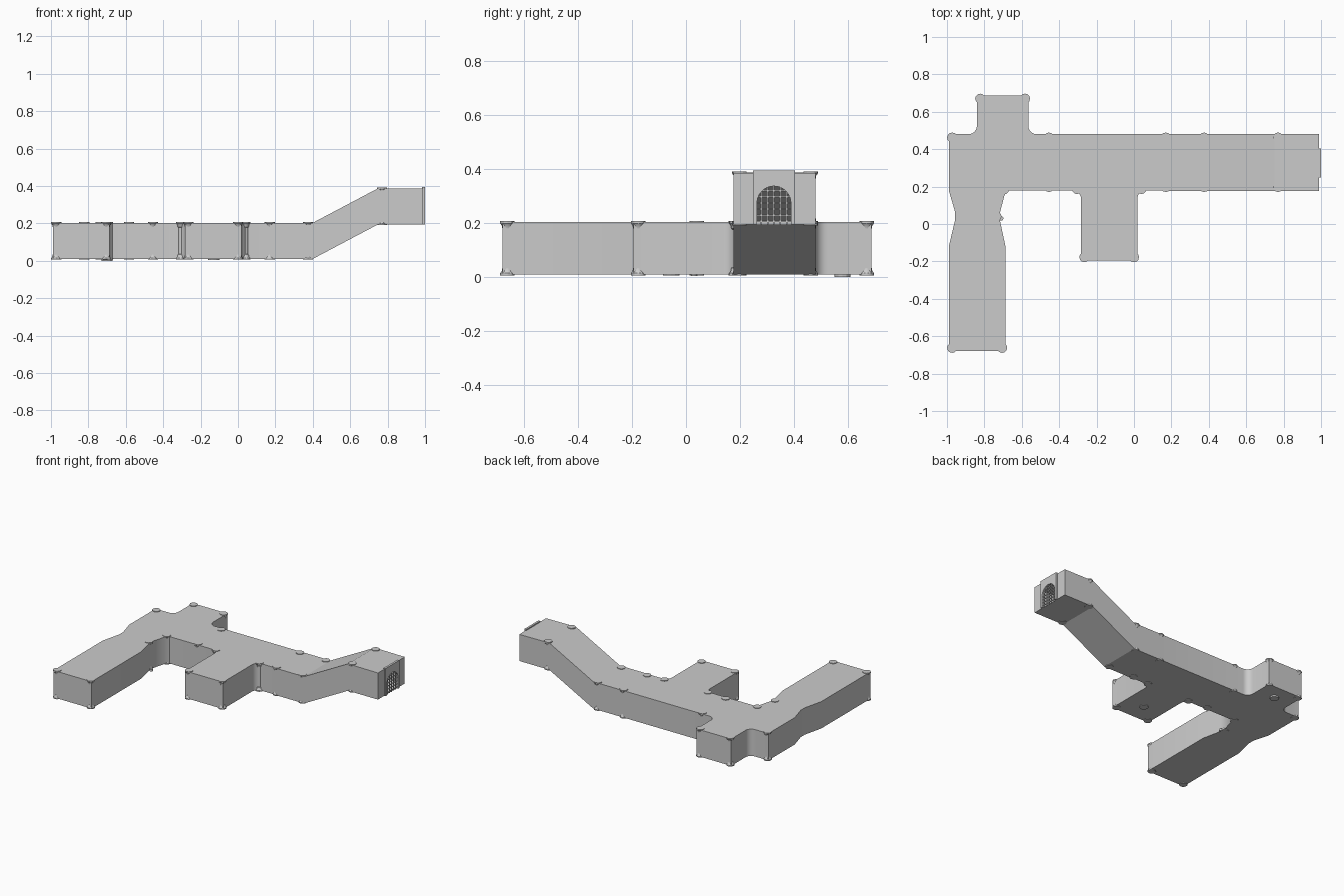
import bpy, bmesh, math
from mathutils import Vector

if "Cube" in bpy.data.objects:
    bpy.data.objects.remove(bpy.data.objects["Cube"])

FLOOR, TOP, RISE = 0.01, 0.203, 0.185
Y0, Y1, XJ, XE = 0.18, 0.48, 0.17, 0.988   # main corridor sides, joint, gate end


def make(name, bm, smooth=False):
    bmesh.ops.recalc_face_normals(bm, faces=bm.faces)
    me = bpy.data.meshes.new(name)
    bm.to_mesh(me)
    bm.free()
    ob = bpy.data.objects.new(name, me)
    bpy.context.collection.objects.link(ob)
    if smooth:
        bpy.ops.object.select_all(action='DESELECT')
        ob.select_set(True)
        bpy.context.view_layer.objects.active = ob
        bpy.ops.object.shade_smooth_by_angle(angle=math.radians(30))
    return ob


def prism(bm, pts, offset, skip=()):
    """Extrude a closed outline along offset; skip lists side faces left open."""
    a = [bm.verts.new(p) for p in pts]
    b = [bm.verts.new(Vector(p) + Vector(offset)) for p in pts]
    n = len(a)
    bm.faces.new(a)
    bm.faces.new(b[::-1])
    for i in range(n):
        if i not in skip:
            j = (i + 1) % n
            bm.faces.new((a[i], a[j], b[j], b[i]))


def rounded(corners, steps=6):
    """Outline from (x, y, radius) corners."""
    out = []
    n = len(corners)
    for i, (x, y, r) in enumerate(corners):
        p = Vector((x, y))
        if r == 0:
            out.append(p)
            continue
        d1 = (Vector(corners[i - 1][:2]) - p).normalized()
        d2 = (Vector(corners[(i + 1) % n][:2]) - p).normalized()
        for k in range(steps + 1):
            t = k / steps * math.pi / 2
            out.append(p + r * (d1 * (1 - math.sin(t)) + d2 * (1 - math.cos(t))))
    return out


# Branching level corridor, open at the joint with the ramp
plan = rounded([
    (XJ, Y1, 0), (-0.565, Y1, 0.045), (-0.565, 0.688, 0), (-0.84, 0.688, 0),
    (-0.84, Y1, 0.045), (-0.99, Y1, 0), (-0.99, 0.18, 0), (-0.957, 0.065, 0),
    (-0.957, 0.02, 0), (-0.99, -0.12, 0), (-0.99, -0.68, 0), (-0.687, -0.68, 0),
    (-0.687, -0.12, 0), (-0.717, 0.02, 0), (-0.717, 0.06, 0), (-0.692, 0.155, 0),
    (-0.67, Y0, 0), (-0.283, Y0, 0.045), (-0.283, -0.195, 0), (0.018, -0.195, 0),
    (0.018, Y0, 0.045), (XJ, Y0, 0)])
bm = bmesh.new()
prism(bm, [(p.x, p.y, FLOOR) for p in plan], (0, 0, TOP - FLOOR), skip=(len(plan) - 1,))
make("level_corridor", bm, True)

# Ramp corridor, open at both ends
side = [(XJ, FLOOR), (0.40, FLOOR), (0.75, FLOOR + RISE), (XE, FLOOR + RISE),
        (XE, TOP + RISE - 0.002), (0.75, TOP + RISE), (0.40, TOP), (XJ, TOP)]
bm = bmesh.new()
prism(bm, [(x, Y0 - 0.003, z) for x, z in side], (0, Y1 - Y0 + 0.003, 0), skip=(3, 7))
make("ramp_corridor", bm)

# Arched doorway: end wall and raised frame share the same opening
YC, HALF, BASE, SPRING = 0.326, 0.063, FLOOR + RISE, 0.274


def arch_wall(bm, y0, y1, z1, x0, depth):
    pts = [(y0, BASE), (y0, z1), (y1, z1), (y1, BASE), (YC + HALF, BASE)]
    pts += [(YC + HALF * math.cos(k * math.pi / 14), SPRING + HALF * math.sin(k * math.pi / 14))
            for k in range(15)]
    pts.append((YC - HALF, BASE))
    prism(bm, [(x0, y, z) for y, z in pts], (depth, 0, 0))


bm = bmesh.new()
arch_wall(bm, Y0 - 0.003, Y1, TOP + RISE - 0.002, XE - 0.004, 0.004)
make("end_wall", bm)
bm = bmesh.new()
arch_wall(bm, YC - 0.078, YC + 0.078, 0.394, XE - 0.004, 0.015)
make("gate_frame", bm)

# Grille bars following the arch
bm = bmesh.new()


def bar(y0, y1, z0, z1):
    prism(bm, [(0.988, y0, z0), (0.988, y1, z0), (0.988, y1, z1), (0.988, y0, z1)], (0.005, 0, 0))


W = 0.0025
for i in range(-2, 3):
    y = i * 0.0235
    bar(YC + y - W, YC + y + W, BASE, SPRING + math.sqrt(HALF ** 2 - y ** 2))
for i in range(6):
    z = BASE + 0.012 + i * 0.0225
    h = math.sqrt(HALF ** 2 - max(0, z - SPRING) ** 2)
    bar(YC - h, YC + h, z - W, z + W)
make("gate_grille", bm)


# Interior pillars whose bases and capitals poke through the walls
def pillar(name, x, y, z):
    prof = [(0.027, 0.006), (0.027, 0.014), (0.021, 0.022), (0.019, 0.033), (0.0155, 0.036)]
    prof += [(r, FLOOR + TOP - h) for r, h in prof[::-1]]
    bm = bmesh.new()
    n = 12
    rings = [[bm.verts.new((x + r * math.cos(2 * math.pi * k / n),
                            y + r * math.sin(2 * math.pi * k / n), z + h)) for k in range(n)]
             for r, h in prof]
    for a, b in zip(rings, rings[1:]):
        for k in range(n):
            j = (k + 1) % n
            bm.faces.new((a[k], a[j], b[j], b[k]))
    bm.faces.new(rings[0])
    bm.faces.new(rings[-1])
    make(name, bm, True)


S = 0.018
spots = [(-0.99 + S, Y1 - S, 0), (-0.84 + S, 0.688 - S, 0), (-0.565 - S, 0.688 - S, 0),
         (-0.99 + S, -0.68 + S, 0), (-0.687 - S, -0.68 + S, 0),
         (-0.283 + S, -0.195 + S, 0), (0.018 - S, -0.195 + S, 0),
         (-0.717 - S, 0.04, 0), (-0.69 - 0.005, Y0 + 0.005, 0),
         (-0.305, Y0 + 0.007, 0), (0.04, Y0 + 0.007, 0)]
for x, z in ((-0.455, 0), (XJ, 0), (0.375, 0), (0.77, RISE)):
    spots += [(x, Y0 + S, z), (x, Y1 - S, z)]
for i, s in enumerate(spots):
    pillar(f"pillar_{i + 1}", *s)

# Round floor plates showing under the side branches
for i, (x, y, z) in enumerate(((-0.7, 0.58, 0.0), (-0.13, -0.055, 0.005), (-0.71, 0.03, 0.004))):
    r = 0.03 if i < 2 else 0.012
    bm = bmesh.new()
    prism(bm, [(x + r * math.cos(k * math.pi / 6), y + r * math.sin(k * math.pi / 6), z)
               for k in range(12)], (0, 0, 0.015))
    make(f"floor_plate_{i + 1}", bm)
